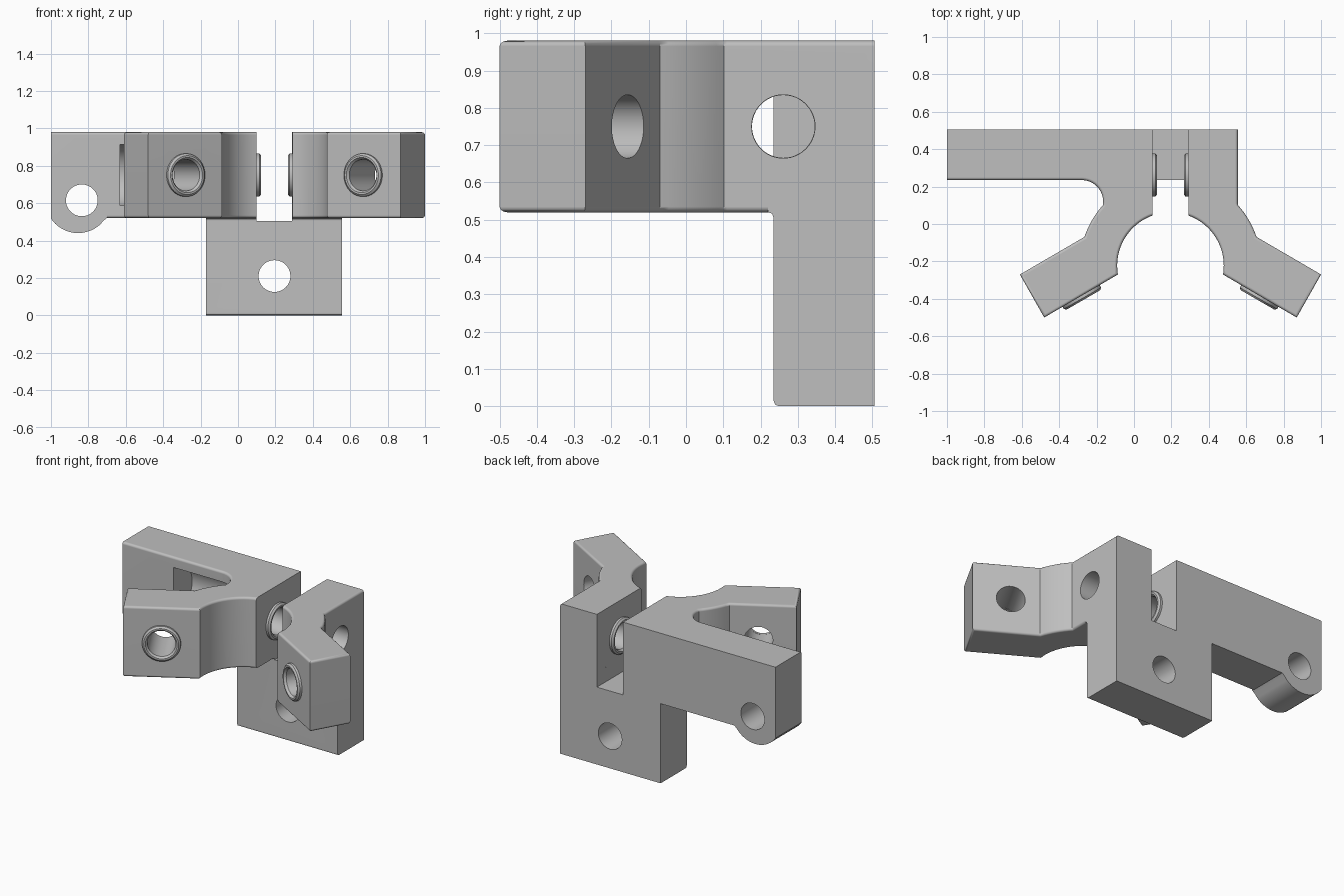
import bpy, bmesh, math
from mathutils import Vector

cube = bpy.data.objects.get("Cube")
if cube:
    bpy.data.objects.remove(cube, do_unlink=True)

grey = bpy.data.materials.new("plain grey")
grey.use_nodes = True
colour = (0.52, 0.52, 0.52, 1)
grey.diffuse_color = colour
grey.node_tree.nodes["Principled BSDF"].inputs["Base Color"].default_value = colour

MID = 0.195            # symmetry line of the two clamp halves
GAP = (0.10, 0.29)     # slot between the halves
BACK, FACE = 0.505, 0.235
LOW, TOP = 0.52, 0.98
BOLT_Z = 0.75
BORE = 0.085


def add_object(name, bm):
    bmesh.ops.recalc_face_normals(bm, faces=bm.faces)
    mesh = bpy.data.meshes.new(name)
    bm.to_mesh(mesh)
    bm.free()
    mesh.materials.append(grey)
    obj = bpy.data.objects.new(name, mesh)
    bpy.context.collection.objects.link(obj)
    return obj


def prism(name, points, place, lo, hi, soften=None):
    """Extrude a 2D outline; place(a, b, t) gives the 3D point."""
    bm = bmesh.new()
    bottom = [bm.verts.new(place(a, b, lo)) for a, b in points]
    top = [bm.verts.new(place(a, b, hi)) for a, b in points]
    bm.faces.new(bottom)
    bm.faces.new(top)
    n = len(points)
    for i in range(n):
        j = (i + 1) % n
        bm.faces.new((bottom[i], bottom[j], top[j], top[i]))
    bmesh.ops.recalc_face_normals(bm, faces=bm.faces)
    if soften:
        edges = [e for e in bm.edges if soften(e)]
        bmesh.ops.bevel(bm, geom=edges, offset=0.015, segments=3,
                        profile=0.5, affect='EDGES')
    return add_object(name, bm)


def arc(cx, cy, r, start, end, n=16):
    angles = [math.radians(start + (end - start) * i / n) for i in range(n + 1)]
    return [(cx + r * math.cos(a), cy + r * math.sin(a)) for a in angles]


def rod(name, start, end, r):
    start, end = Vector(start), Vector(end)
    bm = bmesh.new()
    bmesh.ops.create_cone(bm, cap_ends=True, segments=48, radius1=r, radius2=r,
                          depth=(end - start).length)
    obj = add_object(name, bm)
    obj.rotation_euler = (end - start).to_track_quat('Z', 'Y').to_euler()
    obj.location = (start + end) / 2
    return obj


def boss(name, centre, direction):
    """Raised ring with rounded rim and a flared mouth."""
    profile = [(0.084, -0.01), (0.084, 0.01), (0.094, 0.024),
               (0.104, 0.024), (0.115, 0.014), (0.115, -0.01)]
    bm = bmesh.new()
    verts = [bm.verts.new((r, 0, h)) for r, h in profile]
    edges = [bm.edges.new((verts[i], verts[i - 1])) for i in range(len(verts))]
    bmesh.ops.spin(bm, geom=verts + edges, cent=(0, 0, 0), axis=(0, 0, 1),
                   angle=math.tau, steps=48)
    bmesh.ops.remove_doubles(bm, verts=bm.verts, dist=0.0001)
    obj = add_object(name, bm)
    obj.location = centre
    obj.rotation_euler = Vector(direction).to_track_quat('Z', 'Y').to_euler()
    return obj


def combine(base, other, operation):
    mod = base.modifiers.new(operation, 'BOOLEAN')
    mod.operation = operation
    mod.solver = 'EXACT'
    mod.object = other
    bpy.context.view_layer.update()
    activate(base)
    bpy.ops.object.modifier_apply(modifier=mod.name)
    bpy.data.objects.remove(other, do_unlink=True)


def activate(obj):
    bpy.ops.object.select_all(action='DESELECT')
    obj.select_set(True)
    bpy.context.view_layer.objects.active = obj


def flat(a, b, t):
    return (a, b, t)


def rim(edge):
    """Top and bottom edges, except at the back, the slot and the arm end."""
    p, q = (v.co for v in edge.verts)
    if abs(p.z - q.z) > 0.01:
        return False
    if min(p.y, q.y) > BACK - 0.01:
        return False
    return not (abs(p.x - q.x) < 0.001 and
                any(abs(p.x - x) < 0.005 for x in (*GAP, -1)))


# Clamp halves: shared jaw outline from slot to outer neck
jaw = arc(MID, -0.223, 0.285, 109.5, 189.5)
jaw += [(-0.48, -0.50), (-0.61, -0.27)]
jaw += arc(MID, -0.223, 0.485, 161.5, 138, 8)
mirrored = [(2 * MID - x, y) for x, y in jaw]

left_outline = [(-1, BACK), (GAP[0], BACK)] + jaw
left_outline += arc(-0.28, 0.12, 0.115, 0, 90, 10) + [(-1, FACE)]
right_outline = [(0.555, BACK), (GAP[1], BACK)] + mirrored + [(0.555, 0.11)]
bracket = prism("clamp_bracket", left_outline, flat, LOW, TOP, rim)
right_half = prism("right_half", right_outline, flat, LOW, TOP, rim)

# Mounting plate, with rounded foot and filleted inner corner
plate_side = [(BACK, 0), (0.25, 0), (0.239, 0.004), (FACE, 0.015),
              (FACE, 0.505), (0.231, 0.516), (0.22, LOW), (0.22, 0.6), (BACK, 0.6)]
plate = prism("mounting_plate", plate_side, lambda a, b, t: (t, a, b), -0.17, 0.555)

# Rounded lug under the arm
lug_outline = [(-1, 0.6)] + arc(-0.855, 0.615, 0.175, 214, 312) + [
    (-0.718, 0.507), (-0.70, 0.522), (-0.70, 0.6)]
lug = prism("arm_lug", lug_outline, lambda a, b, t: (a, t, b), FACE, BACK)

for part in (right_half, plate, lug):
    combine(bracket, part, 'UNION')

# Slot, bolt holes and the pocket in the arm
slot_outline = [(GAP[0], -0.1), (GAP[1], -0.1), (GAP[1], 0.7), (GAP[0], 0.7)]
cutters = [
    prism("slot_cutter", slot_outline, flat, 0.505, 1.2),
    rod("plate_hole", (MID, 0.1, 0.21), (MID, 0.7, 0.21), BORE),
    rod("lug_hole", (-0.835, 0.1, 0.615), (-0.835, 0.7, 0.615), BORE),
    rod("clamp_hole", (-0.3, 0.261, BOLT_Z), (0.7, 0.261, BOLT_Z), BORE),
    rod("arm_pocket", (-0.63, 0.261, BOLT_Z), (-0.17, 0.261, BOLT_Z), 0.165),
]
bosses = []
for side, name in ((1, "right"), (-1, "left")):
    out = Vector((side * 0.5, -0.866, 0))
    face = Vector((MID - side * 0.4775, -0.385, BOLT_Z))
    cutters.append(rod(name + "_jaw_hole", face + out * 0.1, face - out * 0.36, BORE))
    bosses.append(boss(name + "_jaw_boss", face, out))
    bosses.append(boss(name + "_slot_boss",
                       (MID - side * 0.095, 0.261, BOLT_Z), (side, 0, 0)))
for cutter in cutters:
    combine(bracket, cutter, 'DIFFERENCE')

# Smooth curved faces while keeping flats crisp
for obj in [bracket] + bosses:
    activate(obj)
    bpy.ops.object.shade_smooth_by_angle(angle=math.radians(32))
    normals = obj.modifiers.new("flat_face_normals", 'WEIGHTED_NORMAL')
    normals.keep_sharp = True
